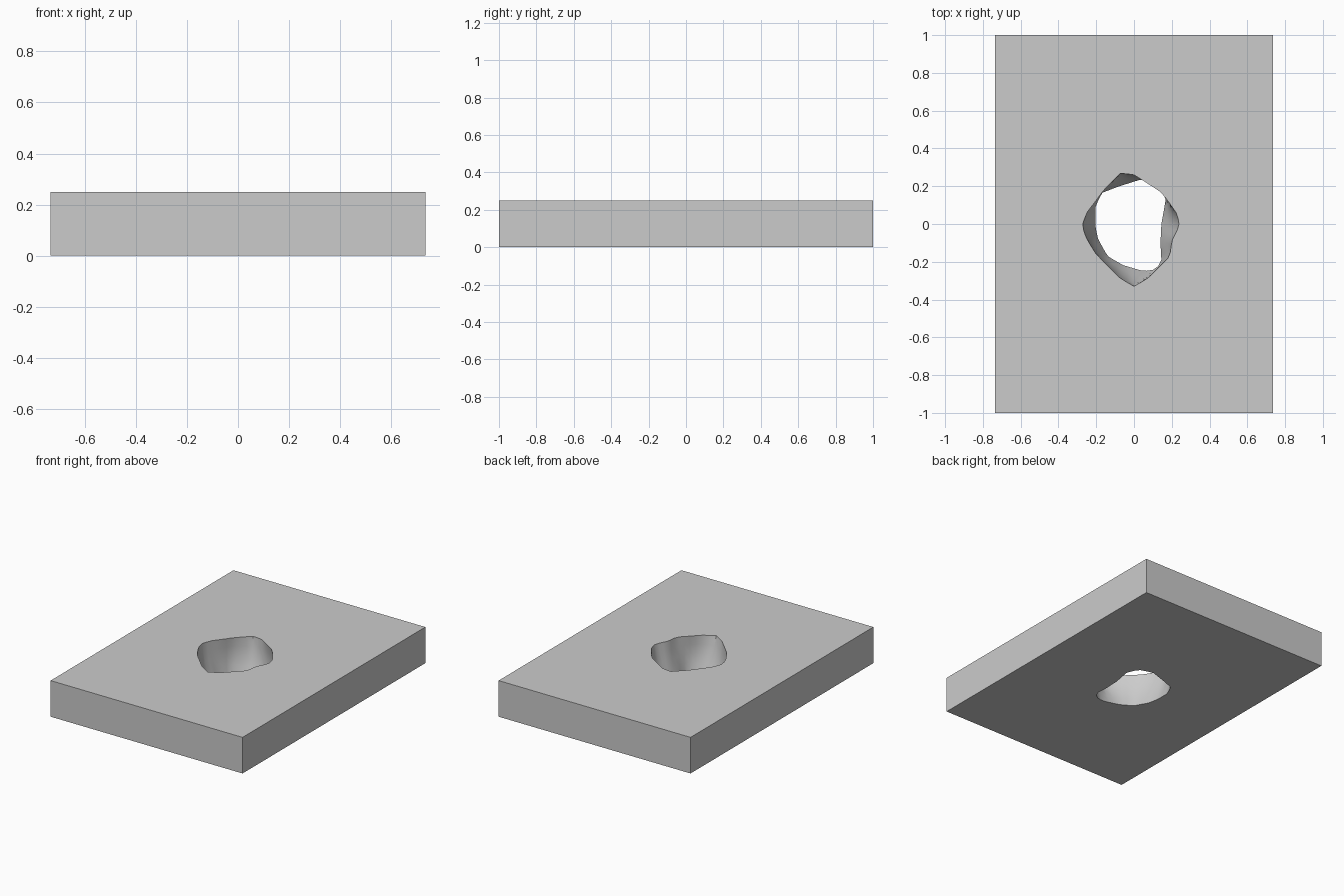
import bpy, bmesh, math

if "Cube" in bpy.data.objects:
    bpy.data.objects.remove(bpy.data.objects["Cube"])

W, L, H = 0.735, 1.0, 0.25
N = 48

# Irregular opening: outline at the top and bottom faces
TOP = [(0.24, -0.01), (0.23, 0.05), (0.17, 0.135), (0.14, 0.17), (0.04, 0.235),
       (0.0, 0.26), (-0.07, 0.27), (-0.16, 0.18), (-0.2, 0.125), (-0.25, 0.06),
       (-0.275, -0.01), (-0.25, -0.08), (-0.2, -0.16), (-0.07, -0.29), (0.0, -0.33),
       (0.07, -0.29), (0.12, -0.24), (0.16, -0.2), (0.19, -0.17), (0.2, -0.09)]
BOTTOM = [(0.145, 0.0), (0.168, 0.128), (0.135, 0.205), (0.04, 0.237), (-0.077, 0.2),
          (-0.17, 0.165), (-0.205, 0.09), (-0.205, -0.01), (-0.19, -0.08),
          (-0.14, -0.17), (-0.06, -0.217), (0.05, -0.25), (0.12, -0.24),
          (0.145, -0.19), (0.14, -0.1)]


def radius(outline, a):
    """Distance from the centre to a closed outline along angle a."""
    dx, dy = math.cos(a), math.sin(a)
    for (x1, y1), (x2, y2) in zip(outline, outline[1:] + outline[:1]):
        ex, ey = x2 - x1, y2 - y1
        det = ey * dx - ex * dy
        if abs(det) < 1e-9:
            continue
        r = (x1 * ey - y1 * ex) / det
        t = (x1 * dy - y1 * dx) / det
        if r > 0 and -1e-6 <= t <= 1 + 1e-6:
            return r
    return 0.2


bm = bmesh.new()

# Hole wall rings, bowed slightly outward at mid height
rings = []
for f in (0, 0.25, 0.5, 0.75, 1):
    ring = []
    for i in range(N):
        a = 2 * math.pi * i / N
        r = radius(BOTTOM, a) * (1 - f) + radius(TOP, a) * f
        r += 0.012 * math.sin(math.pi * f)
        ring.append(bm.verts.new((r * math.cos(a), r * math.sin(a), H * f)))
    rings.append(ring)
for lo, hi in zip(rings, rings[1:]):
    for i in range(N):
        j = (i + 1) % N
        bm.faces.new((lo[i], hi[i], hi[j], lo[j])).smooth = True

# Slab sides
corners = [(-W, -L), (W, -L), (W, L), (-W, L)]
frames = [[bm.verts.new((x, y, z)) for x, y in corners] for z in (0, H)]
for i in range(4):
    j = (i + 1) % 4
    bm.faces.new((frames[0][i], frames[0][j], frames[1][j], frames[1][i]))

# Top and bottom faces around the hole
for frame, ring in ((frames[0], rings[0]), (frames[1], rings[-1])):
    edges = [bm.edges.get((loop[i], loop[(i + 1) % len(loop)]))
             for loop in (frame, ring) for i in range(len(loop))]
    bmesh.ops.triangle_fill(bm, edges=edges, use_beauty=True)

bmesh.ops.recalc_face_normals(bm, faces=bm.faces)
mesh = bpy.data.meshes.new("slab_with_hole")
bm.to_mesh(mesh)
bm.free()
slab = bpy.data.objects.new("slab_with_hole", mesh)
bpy.context.collection.objects.link(slab)
bpy.context.view_layer.objects.active = slab
slab.select_set(True)
bpy.ops.object.shade_smooth_by_angle(angle=math.radians(40))
